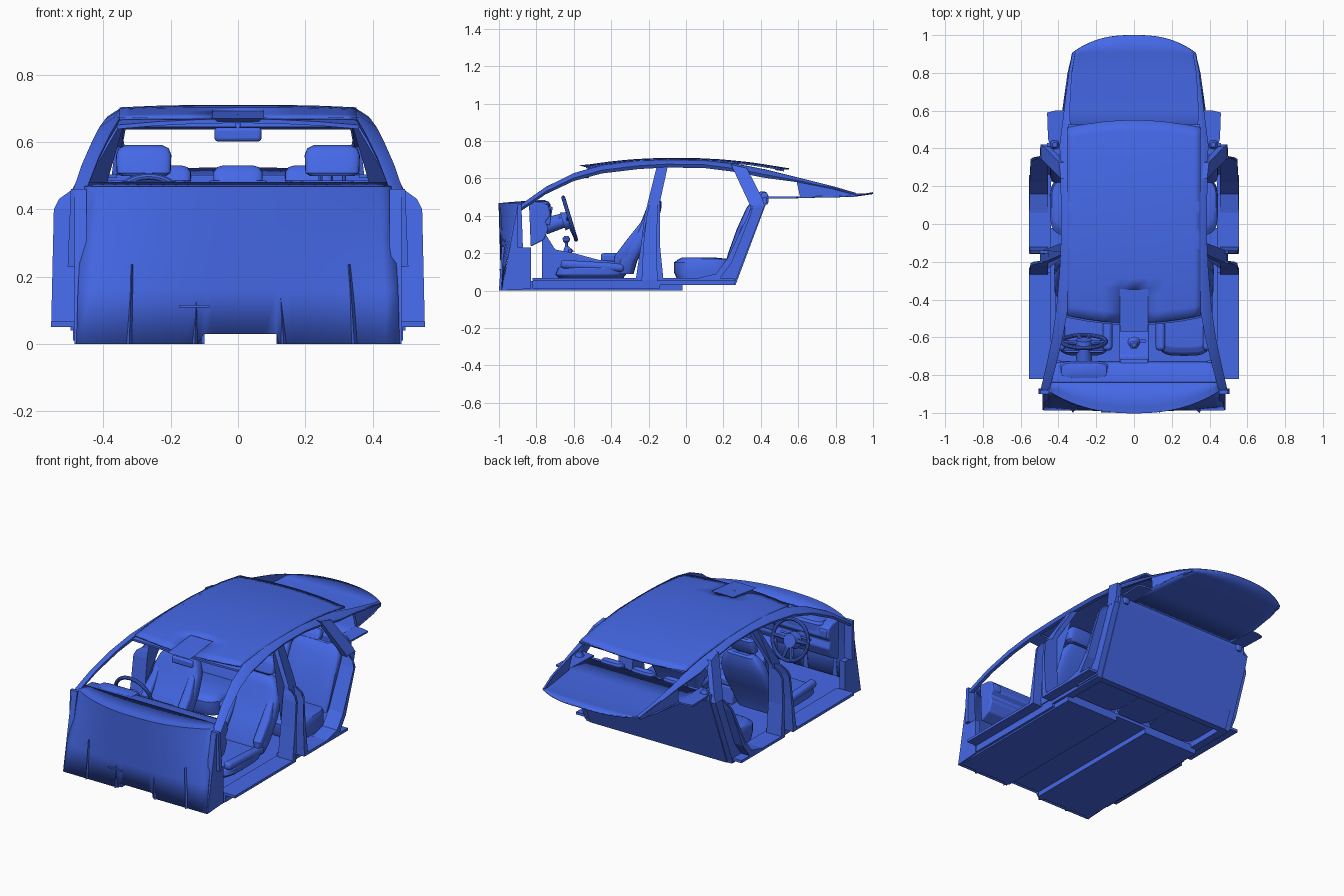
import bpy, bmesh, math
from mathutils import Vector, Matrix

if "Cube" in bpy.data.objects:
    bpy.data.objects.remove(bpy.data.objects["Cube"])

BLUE = bpy.data.materials.new("blue")
BLUE.diffuse_color = (.06, .14, .80, 1)
BLUE.use_nodes = True
BLUE.node_tree.nodes["Principled BSDF"].inputs["Base Color"].default_value = BLUE.diffuse_color


def finish(name, bm, mirror=False, bevel=0, thick=0, smooth=True, seg=3):
    bmesh.ops.recalc_face_normals(bm, faces=bm.faces[:])
    me = bpy.data.meshes.new(name)
    bm.to_mesh(me)
    bm.free()
    me.materials.append(BLUE)
    ob = bpy.data.objects.new(name, me)
    bpy.context.collection.objects.link(ob)
    if thick:
        m = ob.modifiers.new("Solid", 'SOLIDIFY')
        m.thickness, m.offset = thick, 0
    if bevel:
        m = ob.modifiers.new("Bevel", 'BEVEL')
        m.width, m.segments = bevel, seg
    if mirror:
        ob.modifiers.new("Mirror", 'MIRROR')
    if smooth:
        bpy.ops.object.select_all(action='DESELECT')
        bpy.context.view_layer.objects.active = ob
        ob.select_set(True)
        bpy.ops.object.shade_smooth_by_angle(angle=math.radians(35))
    return ob


def box(name, c, s, rx=0, **kw):
    bm = bmesh.new()
    mat = Matrix.Translation(c) @ Matrix.Rotation(rx, 4, 'X') @ Matrix.Diagonal((*s, 1))
    bmesh.ops.create_cube(bm, size=1, matrix=mat)
    return finish(name, bm, **kw)


def loft(name, rings, caps=True, closed=True, **kw):
    bm = bmesh.new()
    rows = [[bm.verts.new(p) for p in r] for r in rings]
    n = len(rows[0])
    for a, b in zip(rows, rows[1:]):
        for i in range(n if closed else n - 1):
            j = (i + 1) % n
            bm.faces.new((a[i], a[j], b[j], b[i]))
    if caps and closed:
        bm.faces.new(rows[0])
        bm.faces.new(rows[-1])
    return finish(name, bm, **kw)


def lerp(t, table):
    for (a, p), (b, q) in zip(table, table[1:]):
        if t <= b:
            return p + (q - p) * max(0, (t - a) / (b - a))
    return table[-1][1]


def prism(name, poly, x0, x1, **kw):
    # yz outline extruded in x; x0 and x1 are functions of z
    return loft(name, [[(f(z), y, z) for y, z in poly] for f in (x0, x1)], **kw)


def cushion(name, secs, **kw):
    # rounded-rectangle sections: x, y, z, half width, half depth
    rings = []
    for x, y, z, w, d in secs:
        ring = []
        for k in range(28):
            c, s = math.cos(k * math.tau / 28), math.sin(k * math.tau / 28)
            ring.append((x + w * math.copysign(abs(c) ** .5, c), y + d * math.copysign(abs(s) ** .5, s), z))
        rings.append(ring)
    return loft(name, rings, **kw)


def rod(name, a, b, r, r2=None, seg=16, **kw):
    a, b = Vector(a), Vector(b)
    mat = Matrix.Translation((a + b) / 2) @ (b - a).to_track_quat('Z', 'Y').to_matrix().to_4x4()
    bm = bmesh.new()
    bmesh.ops.create_cone(bm, cap_ends=True, segments=seg, radius1=r, radius2=r if r2 is None else r2,
                          depth=(b - a).length, matrix=mat)
    return finish(name, bm, **kw)


# body side shape: outer skin half-width by height
SKIN = [(0, .48), (.03, .50), (.05, .555), (.40, .547), (.43, .532), (.455, .497), (.675, .39), (.70, .345)]
skin = lambda z: lerp(z, SKIN)
core = lambda z: min(skin(z), .50) - .003
inner = lambda z: min(skin(z), .49) - .035

# floor with centre tunnel
prof = [(-.475, 0), (-.10, 0), (-.10, .03), (.115, .03), (.115, 0), (.475, 0), (.475, .05), (-.475, .05)]
loft("floor", [[(x, y, z) for x, z in prof] for y in (-.97, -.02)], smooth=False)
box("rear_crossmember", (0, .245, .045), (.92, .04, .03), smooth=False)

# front bulkhead with curved top edge, running into the cowl
cols = sorted([-1 + k / 12 for k in range(25)] + [-.21, .24])
rows = []
for hw, yc, arc, z in ((.48, -.985, .0, 0), (.475, -.99, .03, .16), (.465, -.995, .08, .32), (.455, -1, .12, .465),
                       (.45, -.965, .11, .468), (.44, -.84, .0, .478)):
    rows.append([(hw * t, yc + arc * abs(t) ** 2.4, .03 if z == 0 and -.22 < t < .245 else z) for t in cols])
loft("front_bulkhead", rows, closed=False, thick=.006)
for x in (-.315, -.12, .12, .33):
    s = .016 if x > 0 else -.008
    loft("bulkhead_rib", [[(x - .004, -.97, .235), (x, -.985, .235), (x + .004, -.97, .235)],
                          [(x - .02 + s, -.97, 0), (x + s, -1, 0), (x + .02 + s, -.97, 0)]], smooth=False)
box("bulkhead_bracket", (-.13, -.992, .112), (.09, .012, .008))
prism("kick_panel", [(-.985, .0), (-.83, .01), (-.83, .23), (-.885, .23), (-.885, .46), (-.90, .46)],
      lambda z: .45, lambda z: .485, mirror=True, smooth=False)
prism("hinge_post", [(-.90, .23), (-.872, .23), (-.88, .46), (-.90, .46)],
      lambda z: .45, lambda z: .515 - .04 * z, mirror=True, smooth=False)

# sills, one flange per door opening
for a, b, z in ((-.82, -.25, .01), (-.15, .26, .03)):
    prism("sill", [(a, z), (b, z), (b, .065), (a, .065)], lambda z: .44, lambda z: .49, mirror=True, smooth=False)
    box("sill_flange", (.515, (a + b) / 2, .058), (.08, b - a, .016), mirror=True, smooth=False)
prism("sill_joint", [(-.26, .01), (-.14, .01), (-.14, .08), (-.26, .08)], lambda z: .44, lambda z: .49, mirror=True)

# middle pillar: inset core with a flange along each door
prism("middle_pillar", [(-.235, .06), (-.13, .06), (-.145, .25), (-.14, .47), (-.092, .69), (-.15, .69), (-.205, .47),
                        (-.235, .25)], inner, core, mirror=True, smooth=False)
prism("middle_pillar_front_flange", [(-.27, .05), (-.235, .05), (-.225, .25), (-.207, .40), (-.20, .43), (-.195, .455),
                                     (-.207, .455), (-.215, .43), (-.222, .40), (-.24, .25)],
      inner, skin, mirror=True, smooth=False)
prism("middle_pillar_rear_flange", [(-.155, .05), (-.12, .05), (-.14, .25), (-.14, .40), (-.14, .43), (-.14, .455),
                                    (-.155, .455), (-.155, .43), (-.155, .40), (-.16, .25)],
      inner, skin, mirror=True, smooth=False)

# rear pillar: inset core, door-side flange, and upper part
prism("rear_door_post", [(.08, .04), (.26, .04), (.40, .40), (.42, .455), (.35, .455), (.33, .40), (.22, .17), (.16, .09)],
      inner, core, mirror=True, smooth=False)
prism("rear_door_flange", [(.06, .05), (.17, .05), (.245, .15), (.345, .40), (.353, .43), (.36, .455), (.35, .455),
                           (.341, .43), (.33, .40), (.22, .17), (.16, .09), (.06, .066)],
      inner, skin, mirror=True, smooth=False)
prism("rear_pillar_upper", [(.35, .44), (.42, .455), (.405, .50), (.325, .655), (.24, .675)],
      inner, core, mirror=True, smooth=False)

# roof rail from windscreen base to tail: x, y, z of the outer top edge
rail = [(.465, -.885, .455), (.43, -.75, .55), (.395, -.60, .624), (.37, -.45, .668), (.352, -.25, .692),
        (.345, -.1, .70), (.345, .1, .697), (.347, .25, .678), (.352, .42, .645), (.350, .60, .60),
        (.335, .80, .55), (.315, .91, .518)]
rings = []
for i, (x, y, z) in enumerate(rail):
    f = min(1, .75 + i * .08) * (1 if y < .5 else 1.1 - y)
    f = max(f, .25)
    rings.append([(x - .02 * f, y, z + .004), (x, y, z + .003), (x + .042 * f, y, z - .024 * f),
                  (x + .03 * f, y, z - .042 * f), (x - .01 * f, y, z - .025 * f)])
loft("roof_rail", rings, mirror=True)
loft("tail_quarter", [[(x, .59, .59), (x - .02, .80, .548), (x - .04, .91, .515), (x - .035, .90, .50), (x + .01, .61, .50)]
                      for x in (.365, .35)], mirror=True, smooth=False)

# roof panel with a notch at the front middle
roofz = [(-.58, .66), (-.5, .674), (-.4, .687), (-.3, .697), (-.2, .703), (-.1, .706), (.05, .705), (.2, .697),
         (.35, .682), (.55, .65)]
bm = bmesh.new()
xs = [-.352, -.32, -.25, -.16, -.075, 0, .075, .16, .25, .32, .352]
g = []
for k in range(19):
    r = []
    for x in xs:
        q = (x / .35) ** 2
        y0, y1 = -.525 + .04 * q, .55 - .04 * q
        y = y0 + k / 18 * (y1 - y0)
        r.append(bm.verts.new((x, y, lerp(y, roofz) - .008 * q ** 1.5)))
    g.append(r)
for j in range(18):
    for i in range(10):
        if not (j < 3 and 4 <= i <= 5):
            bm.faces.new((g[j][i], g[j][i + 1], g[j + 1][i + 1], g[j + 1][i]))
finish("roof_panel", bm, thick=.008)
rings = []
for x in (-.36, -.24, -.12, 0, .12, .24, .36):
    q = (x / .36) ** 2
    rings.append([(x, y + .04 * q, z - .018 * q) for y, z in ((-.535, .668), (-.45, .682), (-.45, .668), (-.535, .656))])
loft("windscreen_header", rings)
loft("overhead_console", [[(-.06, -.54, .66), (.06, -.54, .66), (.06, -.36, .675), (-.06, -.36, .675)],
                          [(-.075, -.57, .67), (.075, -.57, .67), (.075, -.34, .692), (-.075, -.34, .692)]], smooth=False)
box("rear_header", (0, .50, .647), (.70, .05, .012), rx=-.15)

# mirror
box("mirror", (0, -.53, .622), (.14, .025, .042), bevel=.011)
rod("mirror_stem", (0, -.50, .668), (0, -.53, .625), .008)

# rear bulkhead, parcel shelf and tail deck
prism("rear_bulkhead", [(.25, .03), (.265, .03), (.43, .47), (.43, .50), (.41, .50), (.41, .47)],
      lambda z: -.46, lambda z: .46, smooth=False)
rings = []
for k in range(17):
    t = -1 + k / 8
    q = abs(t)
    rings.append([(.39 * t, .41, .497), (.38 * t, .60, .499), (.352 * t, .80, .502), (.33 * t, .91 - .02 * q ** 6, .507),
                  (.322 * t, 1 - .09 * q ** 2.6, .522 - .008 * q)])
loft("tail_deck", rings, closed=False, thick=.008)
loft("shelf_corner", [[(.36, .37, z), (.43, .36, z), (.455, .45, z), (.46, .59, z), (.42, .60, z), (.37, .60, z)]
                      for z in (.493, .503)], mirror=True, smooth=False)
cushion("belt_housing", [(.42, .42, z, w, w) for z, w in ((.46, .015), (.475, .022), (.505, .022), (.525, .012))], mirror=True)

# dashboard
prism("dashboard", [(-.84, .478), (-.77, .472), (-.735, .455), (-.725, .40), (-.75, .37), (-.735, .33), (-.76, .27),
                    (-.83, .235)], lambda z: -.445, lambda z: .445, bevel=.008)
cushion("instrument_hood", [(-.265, -.775, z, w, d) for z, w, d in ((.42, .13, .05), (.462, .13, .05), (.476, .12, .04),
                                                                  (.483, .07, .02))])
box("centre_screen", (0, -.735, .40), (.15, .03, .10), rx=-.15, bevel=.006)
box("air_vent", (.41, -.733, .42), (.05, .02, .05), bevel=.008, mirror=True)

# steering wheel: ring, hub, spokes and column
W = Matrix.Translation((-.265, -.622, .385)) @ Matrix.Rotation(math.radians(17), 4, 'X')
P = lambda x, y, z: W @ Vector((x, y, z))
loop = []
for a in range(41):
    A = a * math.tau / 40
    tube = [(.117 + .011 * math.cos(b * math.tau / 10), .011 * math.sin(b * math.tau / 10)) for b in range(10)]
    loop.append([P(r * math.cos(A), h, r * math.sin(A)) for r, h in tube])
loft("steering_wheel_rim", loop, caps=False)
rod("steering_hub", P(0, -.04, -.005), P(0, .008, -.005), .05, .04, 24)
for x, z in ((-.11, .005), (.11, .005), (-.03, -.11), (.03, -.11)):
    rod("steering_spoke", P(x * .3, -.008, z * .3), P(x, 0, z), .013, .009, 8)
rod("steering_column", P(0, -.14, 0), P(0, -.03, 0), .045, .038)
rod("column_stalk", P(-.10, -.05, .02), P(.10, -.05, .02), .006)

# centre console with shifter and armrest
prism("centre_console", [(-.77, .05), (-.33, .05), (-.34, .15), (-.47, .165), (-.60, .20), (-.70, .22), (-.75, .30), (-.77, .30)],
      lambda z: -.08, lambda z: .08, bevel=.008)
box("armrest", (0, -.395, .175), (.14, .12, .05), bevel=.015)
rod("shifter", (0, -.64, .20), (0, -.64, .27), .008)
cushion("shifter_knob", [(0, -.64, z, w, w) for z, w in ((.255, .008), (.265, .018), (.28, .02), (.292, .01))])
rod("shifter_boot", (0, -.63, .20), (0, -.64, .235), .035, .01)
for x in (.04, .055):
    rod("console_knob", (x, -.62, .20), (x, -.62, .22), .01)

# front seats
sx = .265
cushion("front_seat_base", [(sx, -.51, .06, .12, .16), (sx, -.51, .085, .15, .19), (sx, -.50, .12, .152, .185),
                            (sx, -.49, .138, .135, .165)], mirror=True, bevel=.006)
cushion("front_seat_back", [(sx, -.33, .09, .13, .05), (sx, -.315, .16, .155, .055), (sx, -.245, .27, .158, .05),
                            (sx, -.19, .38, .15, .045), (sx, -.172, .44, .125, .04), (sx, -.162, .475, .095, .03),
                            (sx, -.16, .485, .07, .018)], mirror=True)
for dx in (-.125, .125):
    cushion("seat_back_bolster", [(sx + dx, -.355, .13, .012, .03), (sx + dx, -.335, .18, .03, .05),
                                  (sx + dx, -.265, .28, .03, .045), (sx + dx * .92, -.20, .38, .018, .03)], mirror=True)
    box("seat_base_bolster", (sx + dx, -.50, .132), (.05, .34, .045), rx=-.06, bevel=.018, mirror=True)
hx = .28
cushion("front_headrest", [(hx, -.165, .498, .065, .022), (hx, -.163, .508, .08, .03), (hx, -.15, .56, .082, .03),
                           (hx, -.143, .58, .075, .026), (hx, -.14, .59, .055, .014)], mirror=True)
for dx in (-.035, .035):
    rod("headrest_post", (hx + dx, -.165, .46), (hx + dx, -.16, .52), .006, seg=8, mirror=True)

# rear bench: side and centre places
for x, w, m in ((.28, .165, True), (0, .115, False)):
    cushion("rear_seat_base", [(x, .10, .065, w, .15), (x, .09, .10, w, .155), (x, .09, .15, w, .155),
                               (x, .10, .168, w * .94, .14), (x, .06, .178, w * .8, .08)], mirror=m)
    cushion("rear_seat_back", [(x, .245, .14, w * .95, .035), (x, .265, .20, w, .04), (x, .312, .33, w, .04),
                               (x, .355, .44, w * .97, .033), (x, .37, .475, w * .85, .022), (x, .372, .485, w * .7, .01)],
            mirror=m)
for x, w, m in ((.21, .07, True), (0, .073, False)):
    cushion("rear_headrest", [(x, .39, .472, w * .9, .02), (x, .395, .485, w, .03), (x, .405, .51, w, .03),
                              (x, .41, .525, w * .85, .02), (x, .41, .53, w * .6, .01)], mirror=m)
